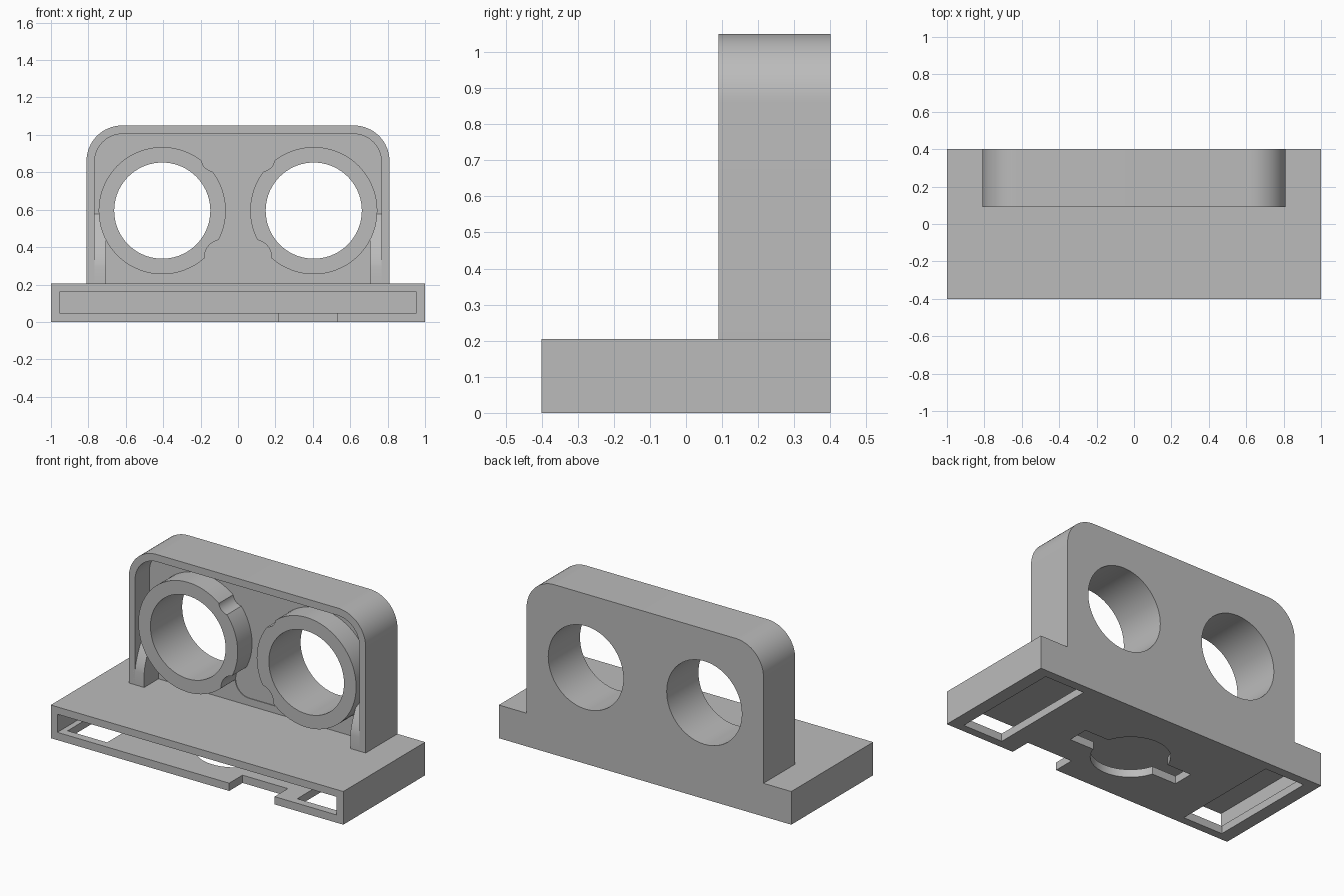
import bpy, bmesh
from math import cos, sin, pi, radians

cube = bpy.data.objects.get("Cube")
if cube:
    bpy.data.objects.remove(cube, do_unlink=True)

grey = bpy.data.materials.new("plain_grey")
grey.use_nodes = True
colour = (0.5, 0.5, 0.5, 1)
grey.diffuse_color = colour
grey.node_tree.nodes["Principled BSDF"].inputs["Base Color"].default_value = colour


def prism(name, outline, axis, start, end):
    """Extrude a 2D outline along x, y or z."""
    place = {"x": lambda u, v, w: (w, u, v),
             "y": lambda u, v, w: (u, w, v),
             "z": lambda u, v, w: (u, v, w)}[axis]
    bm = bmesh.new()
    low = [bm.verts.new(place(u, v, start)) for u, v in outline]
    high = [bm.verts.new(place(u, v, end)) for u, v in outline]
    bm.faces.new(low)
    bm.faces.new(high)
    n = len(outline)
    for i in range(n):
        j = (i + 1) % n
        bm.faces.new((low[i], low[j], high[j], high[i]))
    bmesh.ops.recalc_face_normals(bm, faces=bm.faces)
    mesh = bpy.data.meshes.new(name)
    bm.to_mesh(mesh)
    bm.free()
    mesh.materials.append(grey)
    obj = bpy.data.objects.new(name, mesh)
    bpy.context.collection.objects.link(obj)
    return obj


def arc(cx, cy, r, a0, a1, n):
    angles = [radians(a0 + (a1 - a0) * i / n) for i in range(n + 1)]
    return [(cx + r * cos(a), cy + r * sin(a)) for a in angles]


def circle(cx, cy, r, n=72):
    return arc(cx, cy, r, 0, 360, n)[:-1]


def rect(x0, x1, y0, y1):
    return [(x0, y0), (x1, y0), (x1, y1), (x0, y1)]


def arch(half, bottom, top, r):
    return ([(-half, bottom), (half, bottom)]
            + arc(half - r, top - r, r, 0, 90, 16)
            + arc(r - half, top - r, r, 90, 180, 16))


def activate(obj):
    bpy.ops.object.select_all(action="DESELECT")
    obj.select_set(True)
    bpy.context.view_layer.objects.active = obj


def cut(obj, *cutters):
    for cutter in cutters:
        mod = obj.modifiers.new("cut", "BOOLEAN")
        mod.operation = "DIFFERENCE"
        mod.solver = "EXACT"
        mod.object = cutter
        activate(obj)
        bpy.ops.object.modifier_apply(modifier=mod.name)
        bpy.data.objects.remove(cutter, do_unlink=True)


def smooth(obj):
    activate(obj)
    bpy.ops.object.shade_smooth_by_angle(angle=radians(30))


BASE_TOP, FRONT, PANEL, BACK = 0.205, 0.09, 0.23, 0.4
EYE_X, EYE_Z, HOLE_R, RING_R = 0.405, 0.595, 0.257, 0.34

# Hollow base, open at the front, with slots and a keyhole in its floor
base = prism("base", rect(-1, 1, -0.4, BACK), "z", 0, BASE_TOP)
cut(base, prism("cavity", rect(-0.955, 0.955, 0.048, 0.16), "y", -0.5, 0.355))
for side in (-1, 1):
    x0, x1 = sorted((side * 0.65, side * 0.92))
    cut(base, prism("floor_slot", rect(x0, x1, -0.35, 0.345), "z", -0.1, 0.1))
cut(base, prism("lip_notch", rect(0.22, 0.53, -0.5, -0.27), "z", -0.1, 0.1))
keyhole = (arc(0, -0.03, 0.22, 17.2, 162.8, 32) + [(-0.375, 0.035), (-0.375, -0.095)]
           + arc(0, -0.03, 0.22, 197.2, 342.8, 32) + [(0.375, -0.095), (0.375, 0.035)])
cut(base, prism("keyhole", keyhole, "z", -0.1, 0.1))
smooth(base)

# Shallow pill-shaped recess between the rings
pill = arc(0.085, 0.345, 0.095, -90, 90, 20) + arc(-0.085, 0.345, 0.095, 90, 270, 20)

# Upright housing with a rim around a recessed panel
housing = prism("upright_housing", arch(0.81, BASE_TOP, 1.05, 0.19), "y", FRONT, BACK)
cut(housing, prism("recess", arch(0.767, 0.1, 1.005, 0.15), "y", 0, PANEL))
for side in (-1, 1):
    cut(housing, prism("hole", circle(side * EYE_X, EYE_Z, HOLE_R), "y", 0, 0.5))
cut(housing, prism("pill_recess", pill, "y", 0, PANEL + 0.004))
smooth(housing)

for side, label in ((-1, "right"), (1, "left")):
    # Sleeve ring with a small bite in its upper inner edge
    ring = prism(label + "_ring", circle(side * EYE_X, EYE_Z, RING_R), "y", FRONT, PANEL + 0.01)
    cut(ring,
        prism("bore", circle(side * EYE_X, EYE_Z, HOLE_R), "y", 0, 0.5),
        prism("bite", circle(side * 0.13, 0.87, 0.065, 32), "y", 0, 0.5),
        prism("pill_cut", pill, "y", 0, 0.5))
    smooth(ring)

    # Curved foot bracing the side wall
    curve = [(FRONT + 0.15 * t ** 1.5, 0.29 + 0.3 * t) for t in [i / 10 for i in range(11)]]
    foot = [(PANEL + 0.01, BASE_TOP), (FRONT, BASE_TOP)] + curve
    x0, x1 = sorted((side * 0.705, side * 0.78))
    smooth(prism(label + "_wall_foot", foot, "x", x0, x1))
